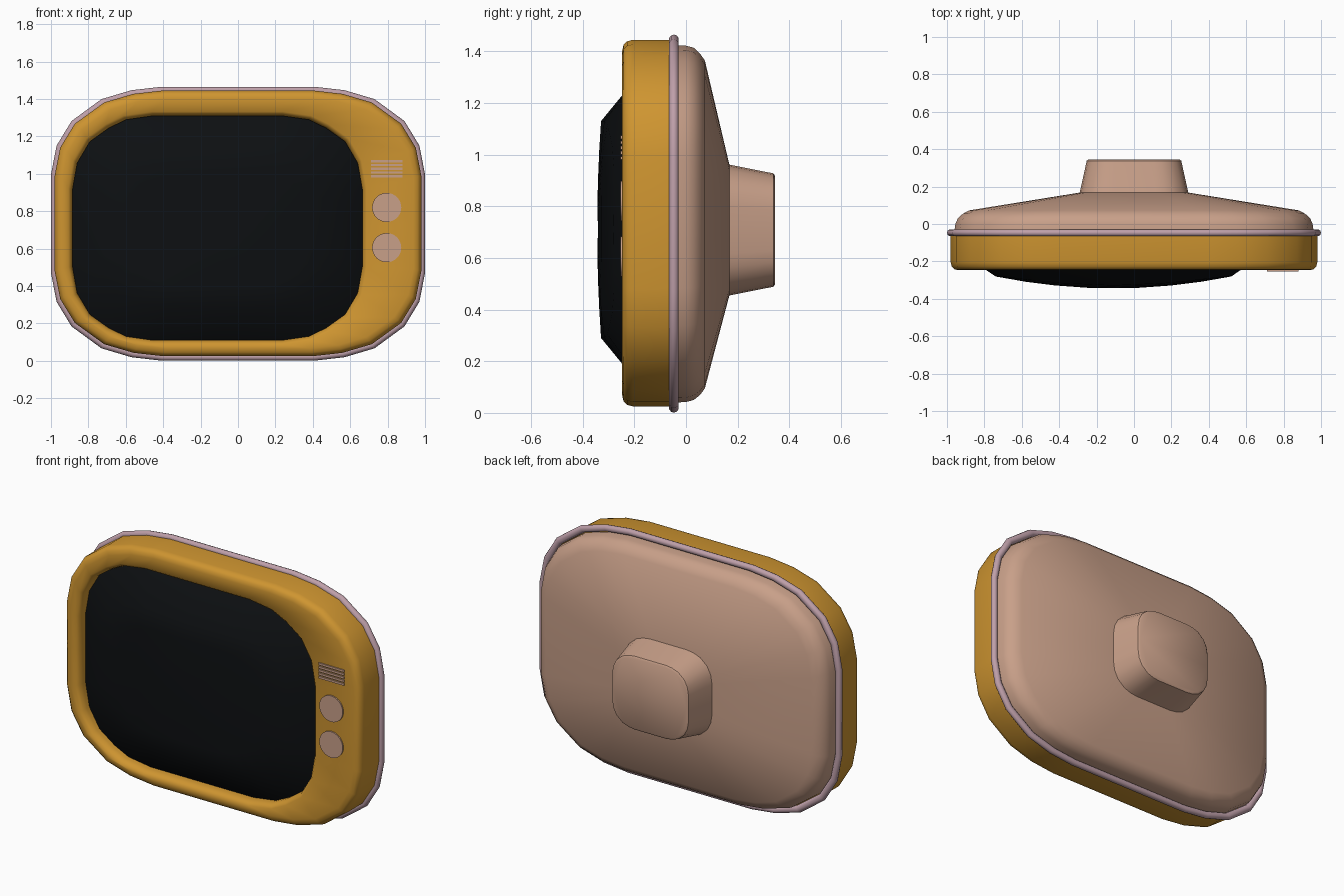
import bpy, bmesh, math

if "Cube" in bpy.data.objects:
    bpy.data.objects.remove(bpy.data.objects["Cube"])

# Normalised corner quarters (right-middle to top-middle)
BODY = [(1, 0), (1, .36), (.97, .57), (.89, .75), (.73, .91), (.57, .975), (.41, 1), (0, 1)]
GLASS = [(1, 0), (1, .34), (.967, .58), (.88, .77), (.75, .89), (.63, .965), (.44, 1), (0, 1)]


def material(name, color):
    m = bpy.data.materials.new(name)
    m.diffuse_color = (*color, 1)
    m.use_nodes = True
    m.node_tree.nodes["Principled BSDF"].inputs["Base Color"].default_value = m.diffuse_color
    return m


ORANGE = material("orange_shell", (.62, .30, .03))
PINK = material("dusty_pink", (.58, .35, .25))
LILAC = material("lilac_trim", (.52, .35, .40))
BLACK = material("dark_glass", (.004, .005, .006))


def outline(q, hx, hz, cx, cz):
    fwd, back = q[:-1], q[:0:-1]
    pts = fwd + [(-x, z) for x, z in back] + [(-x, -z) for x, z in fwd] + [(x, -z) for x, z in back]
    return [(cx + x * hx, cz + z * hz) for x, z in pts]


def finish(name, bm, mat, angle=35):
    bmesh.ops.recalc_face_normals(bm, faces=bm.faces)
    me = bpy.data.meshes.new(name)
    bm.to_mesh(me)
    bm.free()
    ob = bpy.data.objects.new(name, me)
    bpy.context.collection.objects.link(ob)
    me.materials.append(mat)
    bpy.ops.object.select_all(action='DESELECT')
    ob.select_set(True)
    bpy.context.view_layer.objects.active = ob
    bpy.ops.object.shade_smooth_by_angle(angle=math.radians(angle))
    return ob


def loft(name, rings, mat, cap_end=False, closed=False, angle=35):
    """Each ring is (outline points, depth); depth may be a function of x, z."""
    bm = bmesh.new()
    loops = [[bm.verts.new((x, y(x, z) if callable(y) else y, z)) for x, z in pts] for pts, y in rings]
    pairs = list(zip(loops, loops[1:]))
    if closed:
        pairs.append((loops[-1], loops[0]))
    n = len(loops[0])
    for a, b in pairs:
        for i in range(n):
            j = (i + 1) % n
            bm.faces.new((a[i], a[j], b[j], b[i]))
    if cap_end:
        bm.faces.new(loops[-1])
    return finish(name, bm, mat, angle)


def body(hx, hz, cz=.735):
    return outline(BODY, hx, hz, 0, cz)


def glass(hx, hz):
    return outline(GLASS, hx, hz, -.11, .71)


# Front shell with rounded edge, rolling in around the screen opening
loft("front_shell", [
    (body(.98, .71), -.04), (body(.98, .71), -.205), (body(.974, .704), -.228),
    (body(.96, .69), -.242), (body(.938, .668), -.247),
    (glass(.797, .622), -.245), (glass(.782, .607), -.23), (glass(.775, .60), -.205),
    (glass(.775, .60), -.15)], ORANGE, angle=50)


# Bulging screen
def dome(x, z):
    return -.344 + .16 * (x + .11) ** 2 + .085 * (z - .71) ** 2


loft("screen", [(glass(.777, .602), -.18), (glass(.63, .42), dome), (glass(.47, .31), dome),
                (glass(.31, .2), dome), (glass(.14, .09), dome)], BLACK, cap_end=True, angle=60)

# Trim tube around the seam
R = .019
tube = [2 * math.pi * k / 10 for k in range(10)]
loft("seam_trim", [(body(.981 + R * math.cos(t), .713 + R * math.cos(t), .733), -.047 + R * math.sin(t))
                   for t in tube], LILAC, closed=True, angle=60)

# Tapered back cover
loft("back_cover", [
    (body(.962, .692, .732), -.05), (body(.955, .69, .732), 0), (body(.942, .682, .732), .03),
    (body(.915, .66, .73), .055), (body(.88, .635, .73), .073), (body(.29, .253, .708), .168)],
    PINK, cap_end=True, angle=50)

# Picture tube neck
loft("tube_neck", [
    (body(.292, .255, .708), .16), (body(.26, .226, .708), .305),
    (body(.253, .22, .708), .338), (body(.243, .21, .708), .345)], PINK, cap_end=True)

# Two flat dials
for label, z in (("upper_dial", .82), ("lower_dial", .605)):
    ring = [(.795 + math.cos(a) * .078, z + math.sin(a) * .078)
            for a in (2 * math.pi * k / 32 for k in range(32))]
    loft(label, [(ring, -.23), (ring, -.254)], PINK, cap_end=True)

# Speaker grille slats
for k in range(5):
    z = .987 + k * .02
    slat = [(.71, z - .0065), (.88, z - .0065), (.88, z + .0065), (.71, z + .0065)]
    loft(f"grille_slat_{k + 1}", [(slat, -.23), (slat, -.253)], PINK, cap_end=True)
